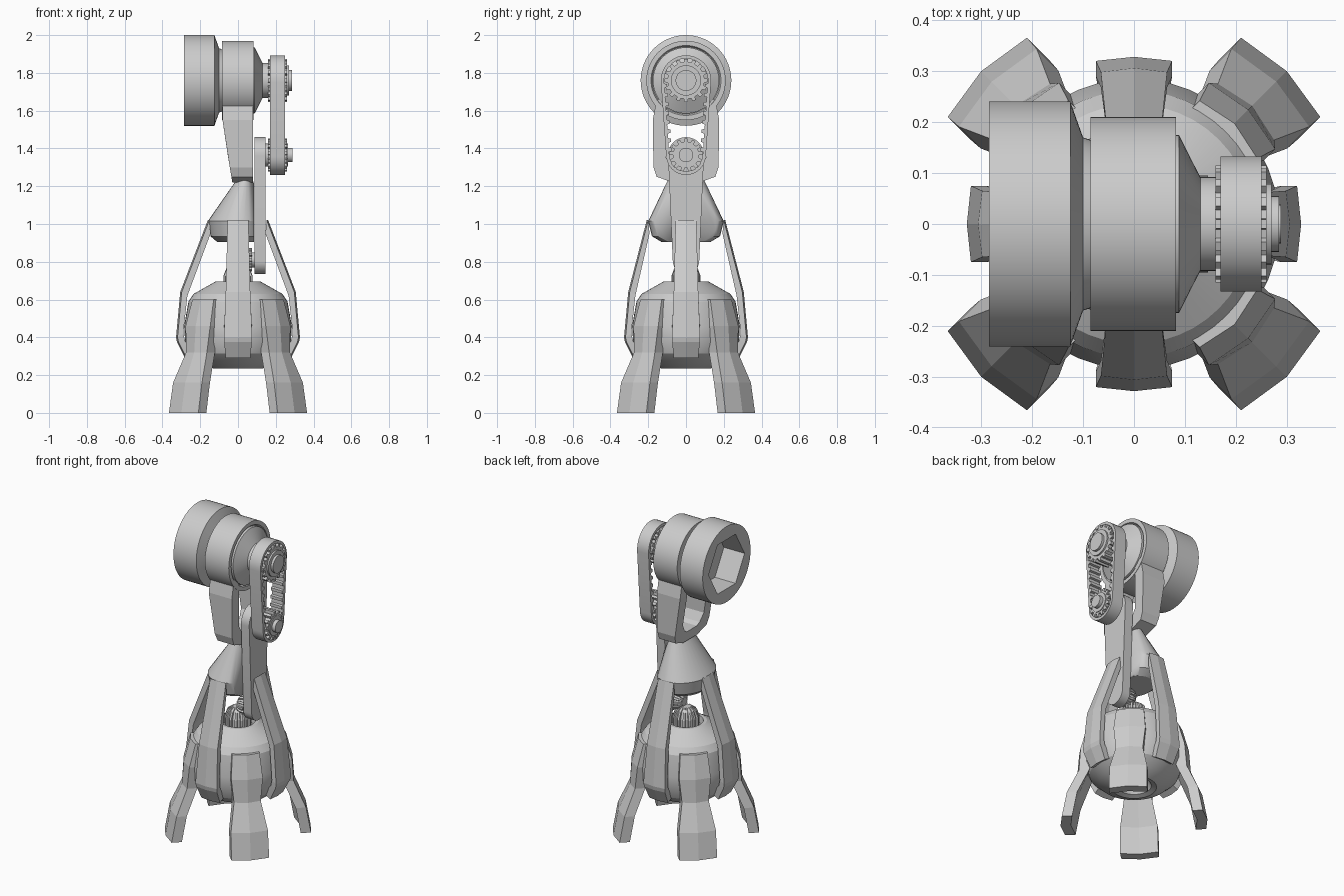
import bpy, bmesh, math
from mathutils import Vector, Matrix

if "Cube" in bpy.data.objects:
    bpy.data.objects.remove(bpy.data.objects["Cube"])

pi = math.pi
HZ, LZ = 1.76, 1.365      # heights of upper and lower pulley axes


def loft(name, rings, loop=False, smooth=0):
    """Skin equal-length rings of points; caps the ends unless looped."""
    bm = bmesh.new()
    vs = [[bm.verts.new(p) for p in r] for r in rings]
    n = len(vs[0])
    for i in range(len(vs) if loop else len(vs) - 1):
        a, b = vs[i], vs[(i + 1) % len(vs)]
        for j in range(n):
            k = (j + 1) % n
            bm.faces.new((a[j], a[k], b[k], b[j]))
    if not loop:
        bm.faces.new(vs[0][::-1])
        bm.faces.new(vs[-1])
    bmesh.ops.recalc_face_normals(bm, faces=bm.faces)
    me = bpy.data.meshes.new(name)
    bm.to_mesh(me)
    bm.free()
    ob = bpy.data.objects.new(name, me)
    bpy.context.collection.objects.link(ob)
    if smooth:
        bpy.ops.object.select_all(action='DESELECT')
        ob.select_set(True)
        bpy.context.view_layer.objects.active = ob
        bpy.ops.object.shade_smooth_by_angle(angle=math.radians(smooth))
    return ob


def lathe_x(name, prof, z, n=48, y=0):
    return loft(name, [[(x, y + r * math.sin(2 * pi * i / n), z + r * math.cos(2 * pi * i / n))
                        for i in range(n)] for x, r in prof], smooth=28)


def lathe_z(name, prof, n=48, smooth=20):
    return loft(name, [[(r * math.cos(2 * pi * i / n), r * math.sin(2 * pi * i / n), z)
                        for i in range(n)] for r, z in prof], smooth=smooth)


def gear_outline(root, tip, teeth):
    pts = []
    for i in range(teeth):
        for f, r in ((-.28, root), (-.2, tip), (.2, tip), (.28, root)):
            a = 2 * pi * (i + f) / teeth
            pts.append((r * math.sin(a), r * math.cos(a)))
    return pts


def gear_x(name, root, tip, teeth, x0, x1, z):
    o = gear_outline(root, tip, teeth)
    return loft(name, [[(x, a, z + b) for a, b in o] for x in (x0, x1)])


def radial(r, w, z, ri, zi, bow, ang):
    """Six-point bowed cross-section of a limb, turned about z."""
    m = Matrix.Rotation(ang, 3, 'Z')
    return [m @ Vector(p) for p in ((r, -w, z), (r + bow, 0, z), (r, w, z),
                                    (ri, w, zi), (ri + bow, 0, zi), (ri, -w, zi))]


# Bowl-shaped body with a recessed top and underside
lathe_z("body", [(.001, .29), (.08, .28), (.10, .245), (.13, .235), (.2, .265), (.255, .315),
                 (.28, .375), (.285, .46), (.262, .59), (.235, .63), (.12, .695), (.1, .695),
                 (.095, .655), (.001, .655)])

# Four diagonal legs: z, radius, half width
LEG = [(.60, .262, .08), (.46, .30, .092), (.32, .311, .078), (.16, .378, .108), (0, .407, .11)]
for k in range(4):
    loft("leg", [radial(r, w, z, r - .06, z, .017, pi / 4 + k * pi / 2) for z, r, w in LEG])

# Four struts from the body up to the hub
for k in range(4):
    top = .2 if k % 2 else .152
    S = [(top, .055, 1.02, top - .007, .95), (.298, .065, .64, .268, .62),
         (.32, .075, .40, .29, .42), (.315, .073, .375, .28, .38), (.272, .065, .29, .22, .32)]
    loft("strut", [radial(*s, .008, k * pi / 2) for s in S])

# Hub: tapered block, sliced flat where the swing arm passes
hub = loft("hub", [[(cx + rx * math.cos(2 * pi * i / 32), ry * math.sin(2 * pi * i / 32), z)
                    for i in range(32)]
                   for z, cx, rx, ry in ((.905, 0, .11, .13), (.935, 0, .145, .18),
                                         (1.015, 0, .16, .2), (1.235, .035, .042, .095))], smooth=25)
bm = bmesh.new()
bm.from_mesh(hub.data)
bmesh.ops.bisect_plane(bm, geom=bm.verts[:] + bm.edges[:] + bm.faces[:],
                       plane_co=(.084, 0, 0), plane_no=(1, 0, 0), clear_outer=True)
bmesh.ops.holes_fill(bm, edges=[e for e in bm.edges if e.is_boundary])
bm.to_mesh(hub.data)
bm.free()

# Bevel gears between body and swing arm
loft("bevel_gear_upright", [[(a * s, b * s, z) for a, b in gear_outline(.066, .078, 14)]
                            for s, z in ((1, .65), (1, .725), (.8, .765), (.45, .785))])
loft("bevel_gear_side", [[(x, a * s, .81 + b * s) for a, b in gear_outline(.052, .062, 12)]
                         for s, x in ((.5, .01), (.85, .025), (1, .05), (1, .075))])
lathe_x("arm_pivot", [(.07, .04), (.09, .04)], .81, 24)


def belt_outline(r1, r2, z1, z2, n=20):
    """Outline (y, z) wrapped around two circles of different radius."""
    a = math.asin((r1 - r2) / (z1 - z2))
    pts = []
    for zc, r, s, e in ((z1, r1, -a, pi + a), (z2, r2, pi + a, 2 * pi - a)):
        for i in range(n + 1):
            t = s + (e - s) * i / n
            pts.append((r * math.cos(t), zc + r * math.sin(t)))
    return pts


# Swing arm
o = belt_outline(.095, .07, LZ, .805)
loft("swing_arm", [[(x, y, z) for y, z in o] for x in (.088, .145)], smooth=30)

# Drive belt with inner teeth
outer, inner = belt_outline(.133, .105, HZ, LZ), belt_outline(.116, .088, HZ, LZ)
loft("belt", [[(.17, *p), (.25, *p), (.25, *q), (.17, *q)] for p, q in zip(outer, inner)],
     loop=True, smooth=30)
for s in (-1, 1):
    for i in range(8):
        z = LZ + .03 + i * .048
        y = .09 + .028 * (z - LZ) / (HZ - LZ)
        loft("belt_tooth", [[(x, s * (y + dy), z + dz) for dy, dz in
                             ((.004, -.013), (-.016, -.009), (-.016, .009), (.004, .013))]
                            for x in (.17, .25)])

# Pulleys and their shafts
gear_x("upper_pulley", .098, .115, 16, .16, .26, HZ)
gear_x("lower_pulley", .07, .088, 13, .16, .26, LZ)
lathe_x("upper_shaft", [(.25, .08), (.27, .08), (.27, .055), (.285, .055)], HZ, 32)
lathe_x("lower_shaft", [(.14, .06), (.265, .06), (.265, .038), (.288, .038)], LZ, 32)

# U-shaped fork carrying the head: pairs of outer and inner (y, z) points
U = [((.155, 1.66), (.10, 1.66)), ((.176, 1.55), (.105, 1.55)), ((.172, 1.30), (.105, 1.35)),
     ((.155, 1.25), (.075, 1.30)), ((.07, 1.22), (.05, 1.285))]
U += [((-a[0], a[1]), (-b[0], b[1])) for a, b in U[::-1]]


def left(z):
    return -.082 if z > 1.53 else -.03 - .052 * (z - 1.22) / .31


loft("fork", [[(left(p[1]), *p), (.08, *p), (.08, *q), (left(q[1]), *q)] for p, q in U])

# Head: mid collar, rear cone, and large front cup
lathe_x("head_collar", [(-.085, .165), (-.085, .21), (.082, .21), (.082, .185), (.07, .178)], HZ, 64)
lathe_x("head_cone", [(.05, .175), (.088, .175), (.13, .092), (.17, .092)], HZ)
cup = lathe_x("head_cup", [(-.285, .24), (-.125, .24), (-.10, .17), (-.08, .163)], HZ, 64)

# Hexagonal recess in the cup
cut = loft("recess_cutter", [[(x, r * math.cos(i * pi / 3), HZ + r * math.sin(i * pi / 3))
                              for i in range(6)] for x, r in ((-.35, .18), (-.14, .18))])
m = cup.modifiers.new("recess", 'BOOLEAN')
m.operation, m.solver, m.object = 'DIFFERENCE', 'EXACT', cut
bpy.ops.object.select_all(action='DESELECT')
cup.select_set(True)
bpy.context.view_layer.objects.active = cup
bpy.ops.object.modifier_apply(modifier=m.name)
bpy.data.objects.remove(cut)
